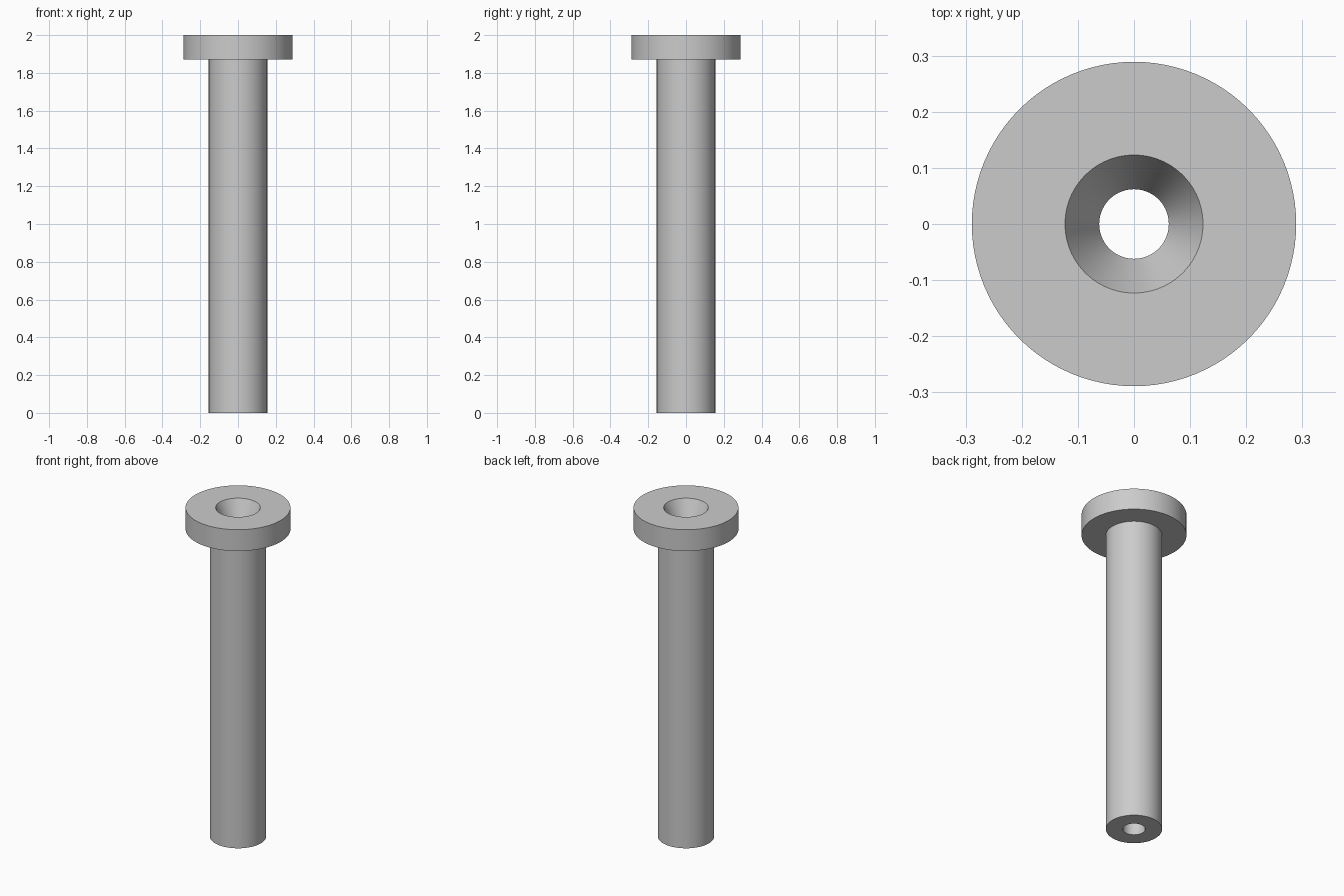
import bpy, bmesh, math

cube = bpy.data.objects.get("Cube")
if cube:
    bpy.data.objects.remove(cube, do_unlink=True)

SEGMENTS = 96
SHAFT_R, HEAD_R, BORE_R, SINK_R = 0.155, 0.289, 0.062, 0.123
HEIGHT, HEAD_Z = 2.0, 1.87

# Plain grey metal
metal = bpy.data.materials.new("grey_metal")
metal.use_nodes = True
colour = (0.6, 0.6, 0.6, 1)
metal.diffuse_color = colour
metal.node_tree.nodes["Principled BSDF"].inputs["Base Color"].default_value = colour


def lathe(name, profile):
    """Revolve a closed (radius, height) profile about the z axis."""
    bm = bmesh.new()
    rings = []
    for r, z in profile:
        angles = [math.tau * i / SEGMENTS for i in range(SEGMENTS)]
        rings.append([bm.verts.new((r * math.cos(a), r * math.sin(a), z)) for a in angles])
    for lower, upper in zip(rings, rings[1:] + rings[:1]):
        for i in range(SEGMENTS):
            j = (i + 1) % SEGMENTS
            bm.faces.new((lower[i], lower[j], upper[j], upper[i]))
    bmesh.ops.recalc_face_normals(bm, faces=bm.faces)
    mesh = bpy.data.meshes.new(name)
    bm.to_mesh(mesh)
    bm.free()
    mesh.materials.append(metal)
    obj = bpy.data.objects.new(name, mesh)
    bpy.context.collection.objects.link(obj)
    bpy.ops.object.select_all(action="DESELECT")
    obj.select_set(True)
    bpy.context.view_layer.objects.active = obj
    bpy.ops.object.shade_smooth_by_angle(angle=math.radians(20))
    return obj


# Flanged sleeve: shaft, disc head, countersunk mouth and through bore
lathe("flanged_sleeve", [
    (BORE_R, 0), (SHAFT_R, 0), (SHAFT_R, HEAD_Z), (HEAD_R, HEAD_Z),
    (HEAD_R, HEIGHT), (SINK_R, HEIGHT), (BORE_R, HEAD_Z),
])
